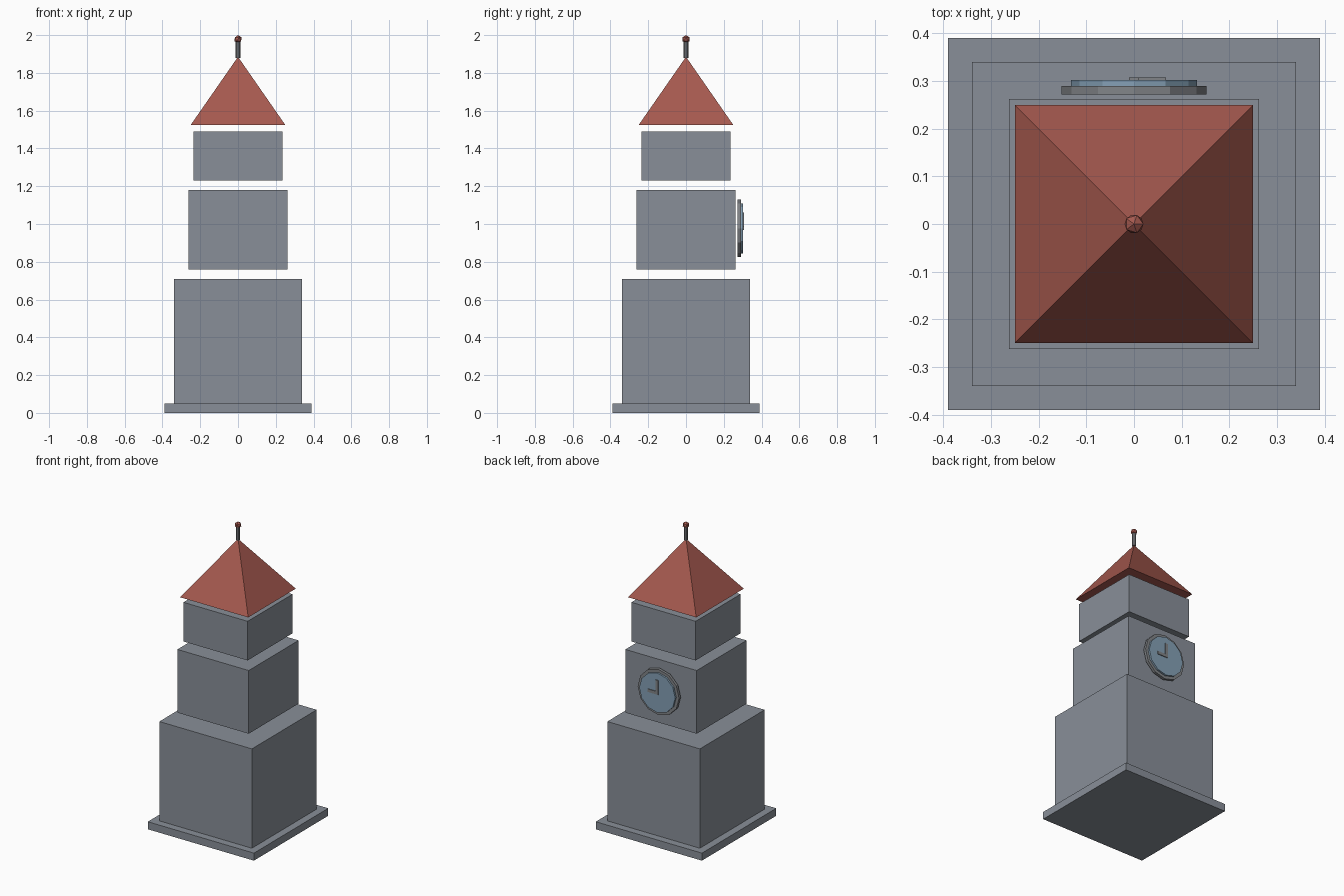
import bpy, math

if "Cube" in bpy.data.objects:
    bpy.data.objects.remove(bpy.data.objects["Cube"])


def material(name, rgb):
    m = bpy.data.materials.new(name)
    m.diffuse_color = (*rgb, 1)
    m.use_nodes = True
    m.node_tree.nodes["Principled BSDF"].inputs["Base Color"].default_value = m.diffuse_color
    return m


stone = material("stone grey", (0.25, 0.275, 0.315))
red = material("roof red", (0.38, 0.10, 0.078))
metal = material("metal grey", (0.22, 0.23, 0.245))
blue = material("dial blue", (0.23, 0.35, 0.46))


def finish(name, mat):
    o = bpy.context.object
    o.name = name
    o.data.materials.append(mat)
    return o


def box(name, x, y, z, mat):
    """Box from (min, max) ranges."""
    lo, hi = zip(x, y, z)
    bpy.ops.mesh.primitive_cube_add(size=1, location=[(a + b) / 2 for a, b in zip(lo, hi)])
    o = finish(name, mat)
    o.scale = [b - a for a, b in zip(lo, hi)]


def disc(name, r, y0, y1, z, mat):
    """Twelve-sided disc facing the back."""
    bpy.ops.mesh.primitive_cylinder_add(vertices=12, radius=r, depth=y1 - y0,
                                        location=(0, (y0 + y1) / 2, z),
                                        rotation=(math.pi / 2, 0, 0))
    finish(name, mat)


# Stacked tower tiers, separated by narrow gaps
for name, h, z0, z1 in (("base_plinth", 0.39, 0, 0.05),
                        ("lower_tier", 0.34, 0.05, 0.71),
                        ("clock_tier", 0.262, 0.76, 1.18),
                        ("upper_tier", 0.236, 1.23, 1.49)):
    box(name, (-h, h), (-h, h), (z0, z1), stone)

# Pyramid roof
bpy.ops.mesh.primitive_cone_add(vertices=4, radius1=0.25 * math.sqrt(2), radius2=0,
                                depth=0.36, location=(0, 0, 1.705),
                                rotation=(0, 0, math.pi / 4))
finish("roof", red)

# Finial pole and ball
bpy.ops.mesh.primitive_cylinder_add(vertices=8, radius=0.012, depth=0.09,
                                    location=(0, 0, 1.925))
finish("finial_pole", metal)
bpy.ops.mesh.primitive_ico_sphere_add(subdivisions=1, radius=0.022, location=(0, 0, 1.978))
finish("finial_ball", red)

# Clock on the back face
cz = 0.977
disc("clock_rim", 0.152, 0.272, 0.290, cz, metal)
disc("clock_dial", 0.132, 0.285, 0.302, cz, blue)
box("minute_hand", (-0.01, 0.01), (0.30, 0.307), (cz - 0.01, cz + 0.085), metal)
box("hour_hand", (0.01, 0.067), (0.30, 0.307), (cz - 0.01, cz + 0.01), metal)
